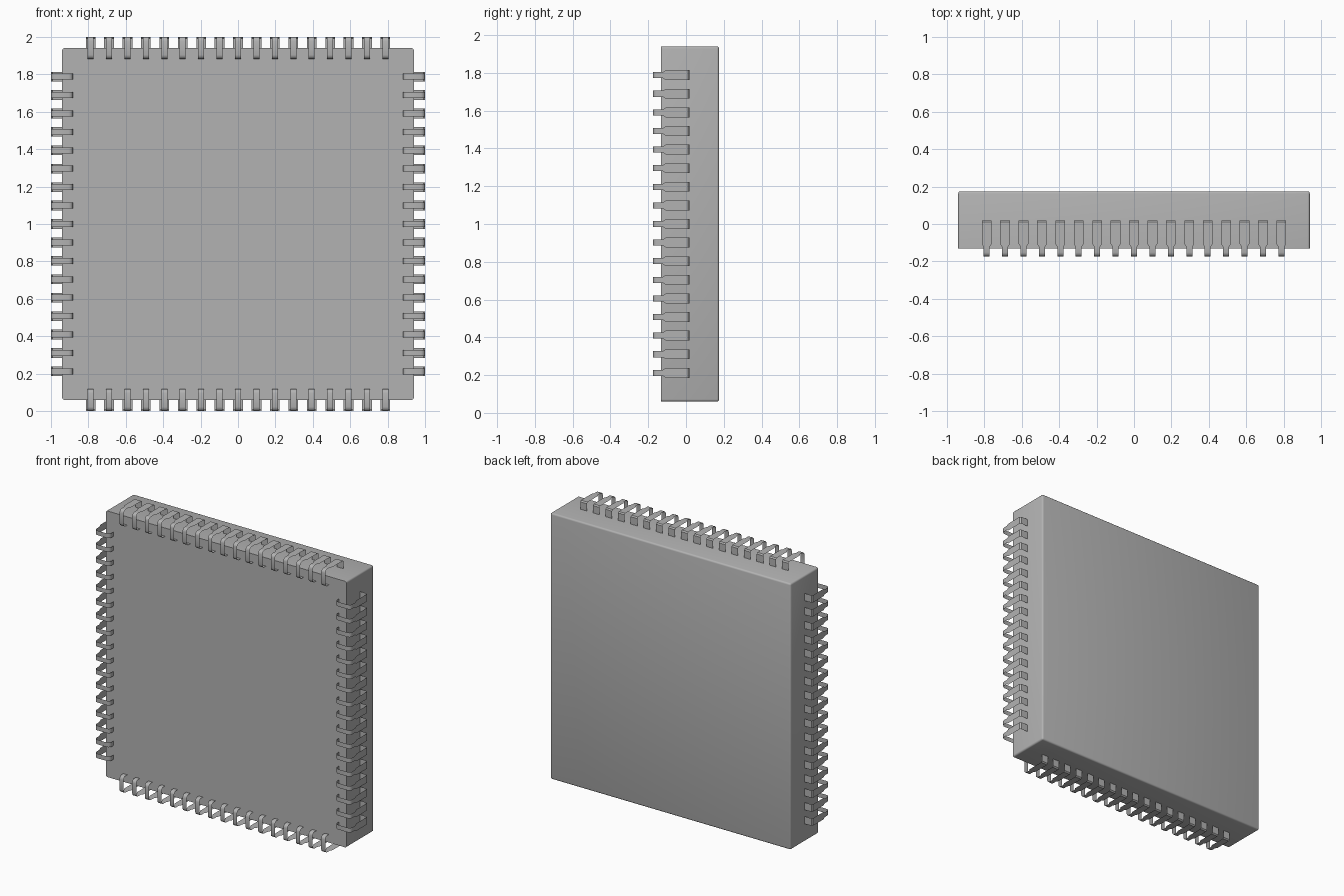
import bpy, bmesh, math
from mathutils import Matrix, Vector

cube = bpy.data.objects.get("Cube")
if cube:
    bpy.data.objects.remove(cube, do_unlink=True)

HALF = 0.94        # half the width of the body
FRONT, BACK = -0.132, 0.175
PINS, PITCH = 17, 0.0985
WIDE, NARROW = 0.026, 0.016

grey = bpy.data.materials.new("plain grey")
grey.use_nodes = True
colour = (0.45, 0.45, 0.45, 1)
grey.diffuse_color = colour
grey.node_tree.nodes["Principled BSDF"].inputs["Base Color"].default_value = colour


def finish(bm, name):
    mesh = bpy.data.meshes.new(name)
    bm.to_mesh(mesh)
    bm.free()
    mesh.materials.append(grey)
    obj = bpy.data.objects.new(name, mesh)
    bpy.context.collection.objects.link(obj)
    bpy.ops.object.select_all(action="DESELECT")
    obj.select_set(True)
    bpy.context.view_layer.objects.active = obj
    bpy.ops.object.shade_smooth_by_angle(angle=math.radians(35))
    return obj


# Body: a square slab, rounded on every edge except the front rim
bm = bmesh.new()
bmesh.ops.create_cube(bm, size=1)
bmesh.ops.scale(bm, vec=(2 * HALF, BACK - FRONT, 2 * HALF), verts=bm.verts)
bmesh.ops.translate(bm, vec=(0, (FRONT + BACK) / 2, 1), verts=bm.verts)
rim = [e for e in bm.edges if any(v.co.y > 0 for v in e.verts)]
bmesh.ops.bevel(bm, geom=rim, offset=0.012, segments=3, profile=0.5, affect="EDGES")
finish(bm, "chip_body")


def bend(centre, radius, start):
    """Quarter turn of a lead, as (out, y, half width) steps."""
    return [(centre[0] + radius * math.cos(a), centre[1] + radius * math.sin(a), NARROW)
            for a in (math.radians(start - 30 * i) for i in range(4))]


# Lead profile: out of the body, along its side, then hooked under the front
R = 0.022
LOW = -0.174
lead = [(HALF - 0.01, 0.018, WIDE), (0.992, 0.018, WIDE), (1.0, 0.01, WIDE),
        (1.0, -0.107, WIDE), (1.0, -0.122, NARROW)]
lead += bend((1 - R, LOW + R), R, 0)
lead += bend((0.882 + R, LOW + R), R, 270)
lead += [(0.882, FRONT, NARROW)]


def add_lead(bm, along, turn):
    rows = []
    for out, y, half in lead:
        rows.append([bm.verts.new(turn @ Vector((out, y, along + s * half)) + Vector((0, 0, 1)))
                     for s in (-1, 1)])
    for a, b in zip(rows, rows[1:]):
        bm.faces.new((a[0], a[1], b[1], b[0]))


# One row of leads on each of the four sides
for i, side in enumerate(("left", "top", "right", "bottom")):
    bm = bmesh.new()
    turn = Matrix.Rotation(-i * math.pi / 2, 3, "Y")
    for n in range(PINS):
        add_lead(bm, (n - (PINS - 1) / 2) * PITCH, turn)
    # Face the ribbons outwards, away from the body
    bm.normal_update()
    outward = turn @ Vector((1, 0, 0))
    flat = max(bm.faces, key=lambda f: abs(f.normal.dot(outward)) * f.calc_area())
    if flat.normal.dot(outward) < 0:
        bmesh.ops.reverse_faces(bm, faces=bm.faces)
    finish(bm, side + "_leads")
